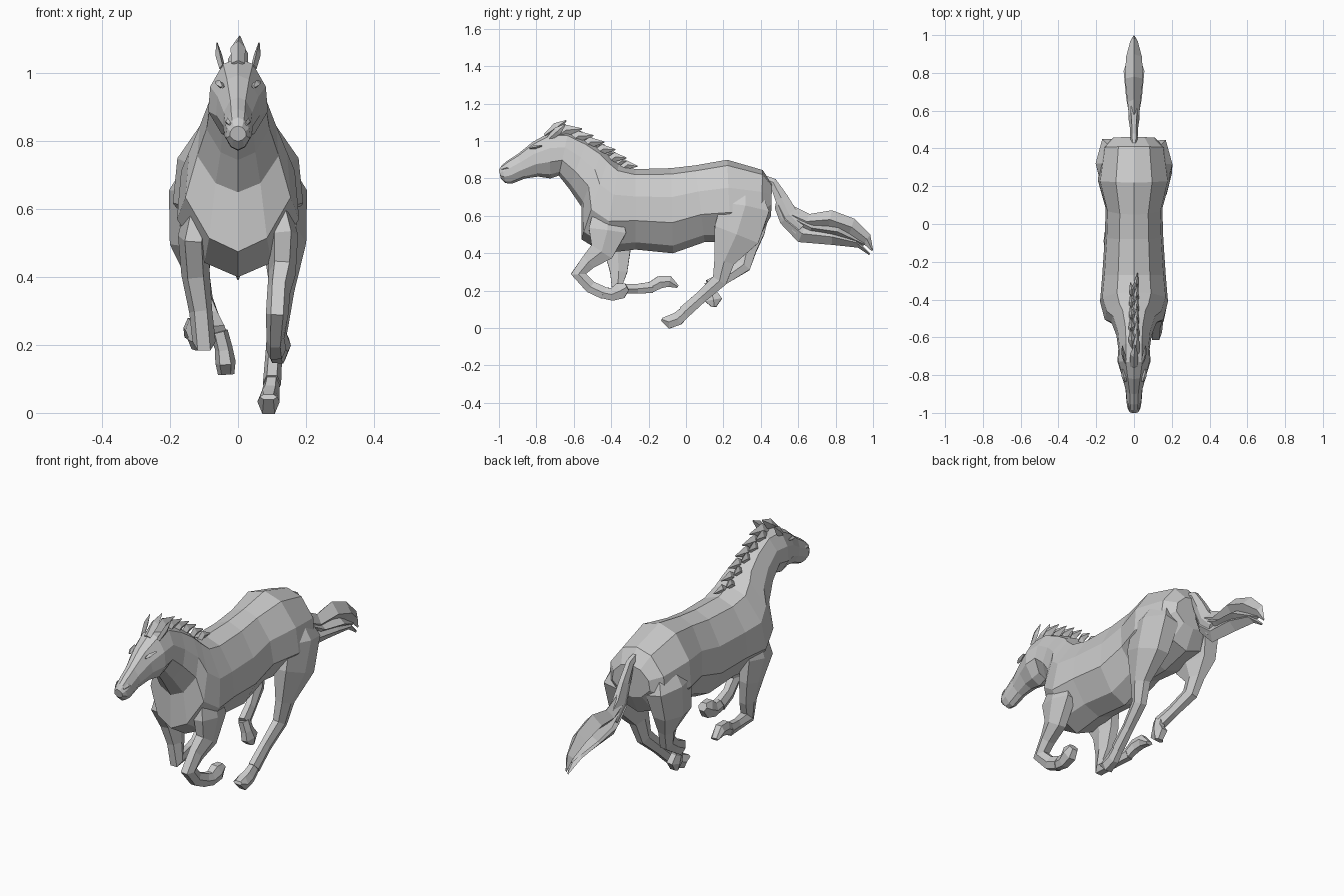
import bpy, bmesh
from mathutils import Vector


def loft(name, rings):
    """Skin a list of equal-length vertex rings, with capped ends and flat faces."""
    bm = bmesh.new()
    rows = [[bm.verts.new(p) for p in r] for r in rings]
    n = len(rows[0])
    for a, b in zip(rows, rows[1:]):
        for i in range(n):
            j = (i + 1) % n
            bm.faces.new((a[i], a[j], b[j], b[i]))
    bm.faces.new(rows[0])
    bm.faces.new(rows[-1][::-1])
    bmesh.ops.recalc_face_normals(bm, faces=bm.faces)
    me = bpy.data.meshes.new(name)
    bm.to_mesh(me)
    bm.free()
    ob = bpy.data.objects.new(name, me)
    bpy.context.collection.objects.link(ob)
    return ob


def profile_loft(name, stations, half):
    """Stations are (top y, top z, bottom y, bottom z, half width); half is a unit half section."""
    section = half + [(-u, v) for u, v in half[-2:0:-1]]
    rings = []
    for ty, tz, by, bz, w in stations:
        rings.append([(u * w, by + (ty - by) * v, bz + (tz - bz) * v) for u, v in section])
    return loft(name, rings)


HEX = [(1, 0), (.55, 1), (-.55, 1), (-1, 0), (-.55, -1), (.55, -1)]
DIAMOND = [(1, 0), (0, 1), (-1, 0), (0, -1)]


def limb(name, pts, section=HEX):
    """Points are (x, y, z, half width, half depth) along a path."""
    P = [Vector(p[:3]) for p in pts]
    X = Vector((1, 0, 0))
    rings = []
    for i, p in enumerate(pts):
        a = (P[i] - P[i - 1]).normalized() if i else Vector()
        b = (P[i + 1] - P[i]).normalized() if i + 1 < len(P) else Vector()
        t = (a + b).normalized()
        d = t.cross(X).normalized()
        s = d.cross(t).normalized()
        rings.append([P[i] + s * (u * p[3]) + d * (v * p[4]) for u, v in section])
    return loft(name, rings)


# Torso, neck and head as one continuous skin
profile_loft("body", [
    (.46, .77, .455, .60, .11),
    (.41, .845, .40, .50, .165),
    (.22, .90, .24, .46, .192),
    (.05, .87, .10, .46, .15),
    (-.08, .855, -.07, .40, .155),
    (-.27, .85, -.27, .42, .168),
    (-.36, .875, -.44, .40, .18),
    (-.41, .92, -.56, .475, .155),
    (-.45, .95, -.56, .65, .12),
    (-.53, 1.0, -.625, .745, .093),
    (-.63, 1.045, -.68, .815, .083),
    (-.73, 1.045, -.725, .80, .088),
    (-.82, .995, -.79, .81, .065),
    (-.90, .93, -.86, .80, .045),
    (-.955, .895, -.93, .772, .04),
    (-.985, .87, -.965, .775, .035),
    (-1.0, .845, -.99, .80, .024),
], [(0, 1), (.5, .93), (.93, .66), (1, .36), (.55, .09), (0, 0)])

# Hind legs: one reaching forward, one folded behind
limb("hind_leg_right", [
    (.08, .32, .78, .04, .06), (.125, .315, .64, .08, .13),
    (.137, .27, .50, .064, .125), (.13, .205, .36, .036, .055),
    (.118, .18, .255, .03, .04), (.105, .08, .165, .025, .032),
    (.1, -.01, .085, .027, .034)])
limb("hind_leg_left", [
    (-.08, .32, .78, .04, .06), (-.125, .32, .64, .08, .13),
    (-.137, .31, .50, .064, .11), (-.12, .325, .41, .036, .05),
    (-.105, .305, .335, .031, .042), (-.075, .21, .27, .025, .032),
    (-.055, .125, .225, .027, .036)])

# Front legs: one with the knee thrust forward, one folded under
limb("front_leg_right", [
    (.10, -.42, .68, .035, .06), (.132, -.42, .52, .045, .10),
    (.13, -.45, .41, .04, .065), (.12, -.52, .355, .034, .042),
    (.115, -.575, .29, .033, .04), (.11, -.51, .22, .026, .033),
    (.112, -.44, .188, .03, .033)])
limb("front_leg_left", [
    (-.10, -.40, .68, .035, .06), (-.132, -.40, .52, .045, .10),
    (-.125, -.365, .41, .042, .07), (-.11, -.36, .30, .034, .046),
    (-.10, -.365, .21, .034, .038), (-.112, -.26, .21, .025, .026),
    (-.122, -.18, .218, .027, .03)])

# Hooves with pasterns, flaring then wedging to the toe
limb("hind_hoof_right", [
    (.1, .0, .09, .023, .03), (.095, -.045, .05, .028, .036),
    (.09, -.09, .033, .033, .036), (.09, -.13, .047, .026, .008)])
limb("hind_hoof_left", [
    (-.055, .13, .24, .025, .03), (-.042, .135, .19, .026, .03),
    (-.037, .148, .15, .03, .045), (-.035, .15, .113, .024, .012)])
limb("front_hoof_right", [
    (.112, -.45, .19, .025, .03), (.117, -.395, .18, .03, .034),
    (.122, -.35, .2, .034, .044), (.124, -.315, .22, .026, .02)])
limb("front_hoof_left", [
    (-.12, -.19, .217, .024, .028), (-.127, -.14, .245, .028, .033),
    (-.132, -.09, .25, .029, .03), (-.136, -.045, .222, .022, .008)])

# Ears, eyes and nostrils
for side, s in (("right", 1), ("left", -1)):
    limb("ear_" + side, [
        (s * .046, -.73, 1.015, .009, .015), (s * .057, -.685, 1.055, .010, .022),
        (s * .062, -.645, 1.09, .002, .003)], DIAMOND)
    limb("eye_" + side, [
        (s * .046, -.835, .96, .006, .004), (s * .053, -.81, .968, .012, .011),
        (s * .063, -.77, .975, .006, .004)], DIAMOND)
    limb("nostril_" + side, [
        (s * .022, -.985, .85, .005, .007), (s * .030, -.96, .858, .007, .012),
        (s * .034, -.93, .855, .003, .004)], DIAMOND)

# Forelock and swept-back mane tufts of uneven length along the crest
limb("forelock", [
    (0, -.755, 1.03, .02, .01), (0, -.69, 1.075, .022, .025), (.005, -.64, 1.11, .002, .003)], DIAMOND)
tufts = 11
for i in range(tufts):
    t = i / (tufts - 1)
    y, z = -.67 + .33 * t, 1.045 - .185 * t + .012 * (1 - abs(2 * t - 1))
    x = .012 * (-1) ** i
    k = 1 - .3 * t
    reach = .115 if i % 2 == 0 else .085
    limb("mane_tuft", [
        (x * .6, y - .04, z - .035, .022 * k, .03 * k),
        (x, y + .03, z + .014, .018 * k, .032 * k),
        (x * 1.6, y + reach * k, z + .02 - .015 * t, .002, .003)], DIAMOND)

# Tail: arched dock and three flowing strands
limb("tail_dock", [
    (0, .41, .80, .014, .02), (0, .465, .78, .02, .022),
    (0, .51, .695, .022, .035), (0, .55, .61, .028, .045), (0, .62, .54, .03, .05)])
strand = [(0, 1), (1, .5), (0, 0)]
profile_loft("tail_upper_strand", [
    (.50, .74, .48, .68, .015), (.58, .65, .53, .57, .026), (.66, .61, .63, .53, .034),
    (.78, .63, .76, .53, .048), (.90, .585, .87, .495, .042),
    (.985, .50, .95, .45, .02), (1.0, .42, .995, .41, .003)], strand)
profile_loft("tail_lower_strand", [
    (.49, .72, .475, .64, .013), (.55, .60, .505, .56, .024), (.64, .55, .60, .46, .03),
    (.78, .53, .78, .445, .042), (.90, .485, .92, .43, .03), (.985, .40, .98, .39, .003)], strand)
profile_loft("tail_middle_strand", [
    (.56, .63, .53, .57, .02), (.68, .56, .66, .51, .042),
    (.82, .55, .80, .48, .055), (.96, .455, .95, .44, .006)], strand)
